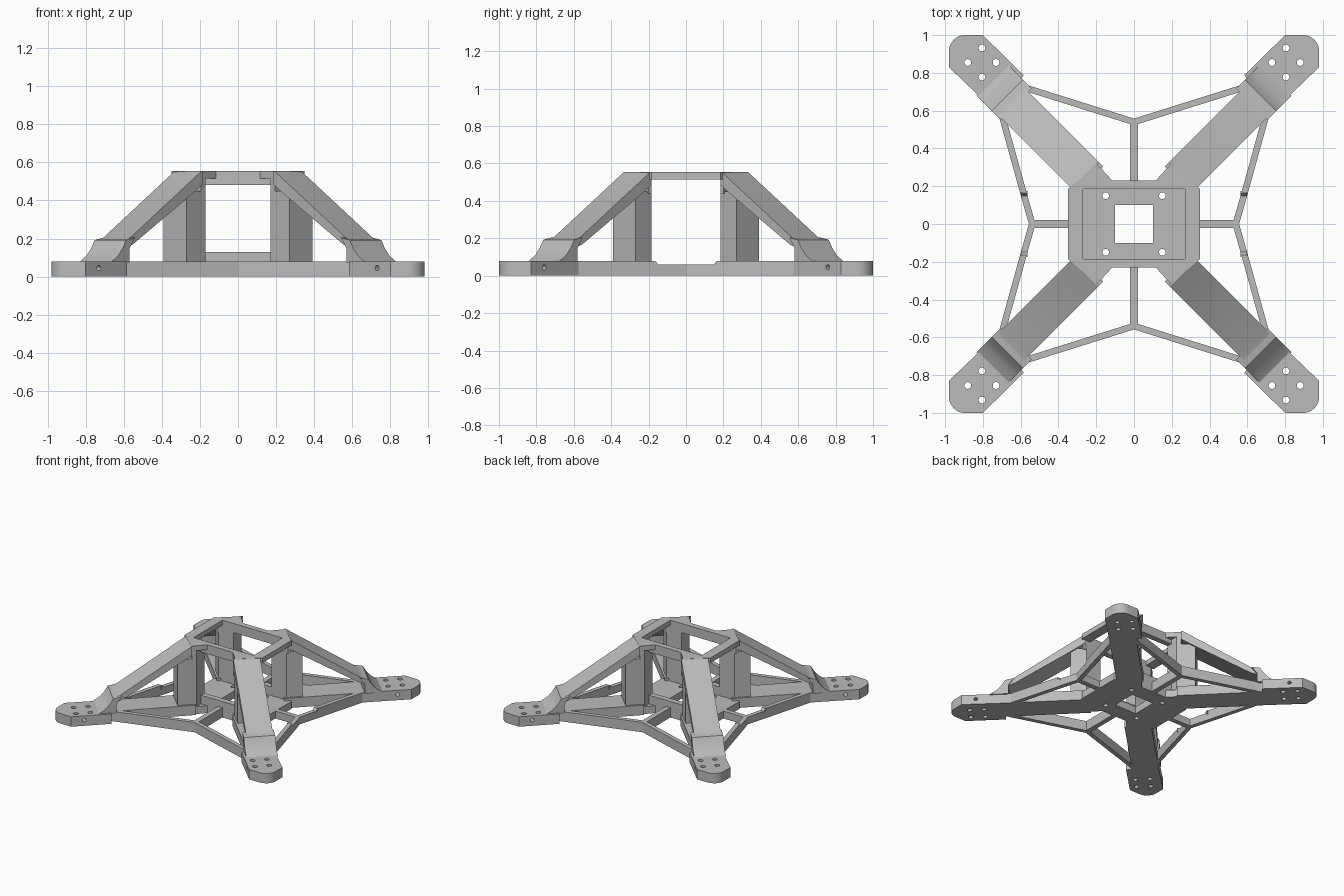
import bpy, bmesh, math
from mathutils import Matrix, Vector

if "Cube" in bpy.data.objects:
    bpy.data.objects.remove(bpy.data.objects["Cube"])

grey = bpy.data.materials.new("light_grey")
grey.diffuse_color = (0.5, 0.5, 0.5, 1)
grey.use_nodes = True
grey.node_tree.nodes["Principled BSDF"].inputs["Base Color"].default_value = grey.diffuse_color

R = math.sqrt(0.5)
# Arm frame: local x runs outward along the diagonal, local y across, z up
ARM = Matrix(((R, -R, 0, 0), (R, R, 0, 0), (0, 0, 1, 0), (0, 0, 0, 1)))
# Side profile frame: (distance, height, across) -> world
PROFILE = ARM @ Matrix(((1, 0, 0, 0), (0, 0, 1, 0), (0, 1, 0, 0), (0, 0, 0, 1)))


def add_prism(bm, pts, a, b, frame=Matrix()):
    """Extrude a closed outline from a to b inside a frame."""
    low = [bm.verts.new(frame @ Vector((x, y, a))) for x, y in pts]
    top = [bm.verts.new(frame @ Vector((x, y, b))) for x, y in pts]
    n = len(pts)
    bm.faces.new(low[::-1])
    bm.faces.new(top)
    for i in range(n):
        j = (i + 1) % n
        bm.faces.new((low[i], low[j], top[j], top[i]))


def circle(x, y, r, n=20):
    return [(x + r * math.cos(2 * math.pi * i / n),
             y + r * math.sin(2 * math.pi * i / n)) for i in range(n)]


def rect(x0, y0, x1, y1):
    return [(x0, y0), (x1, y0), (x1, y1), (x0, y1)]


def strip(p, q, w):
    """Outline of a straight bar of width w between two plan points."""
    p, q = Vector(p), Vector(q)
    d = (q - p).normalized() * (w / 2)
    s = Vector((-d.y, d.x))
    return [tuple(v) for v in (p + s, p - s, q - s, q + s)]


def make(name, solids):
    bm = bmesh.new()
    for solid in solids:
        add_prism(bm, *solid)
    bmesh.ops.recalc_face_normals(bm, faces=bm.faces)
    mesh = bpy.data.meshes.new(name)
    bm.to_mesh(mesh)
    bm.free()
    mesh.materials.append(grey)
    obj = bpy.data.objects.new(name, mesh)
    bpy.context.collection.objects.link(obj)
    return obj


def part(name, solids, cuts=(), mirror=(False, False)):
    """Build solids, drill the cuts, mirror, then bake and shade."""
    obj = make(name, solids)
    cutter = None
    if cuts:
        cutter = make(name + "_cutter", cuts)
        cutter.hide_render = True
        mod = obj.modifiers.new("cut", 'BOOLEAN')
        mod.operation, mod.solver, mod.object = 'DIFFERENCE', 'EXACT', cutter
    if any(mirror):
        mod = obj.modifiers.new("mirror", 'MIRROR')
        mod.use_axis = (mirror[0], mirror[1], False)
        mod.use_mirror_merge = False
    bpy.context.view_layer.update()
    deps = bpy.context.evaluated_depsgraph_get()
    mesh = bpy.data.meshes.new_from_object(obj.evaluated_get(deps))
    obj.modifiers.clear()
    obj.data = mesh
    if cutter:
        bpy.data.objects.remove(cutter)
    mesh.shade_smooth()
    mesh.set_sharp_from_angle(angle=math.radians(30))
    return obj


BOTH = (True, True)

# Eight-cornered body outline, shared by base and top ring
quarter = [(0.35, 0.185), (0.195, 0.317), (0.115, 0.23)]
body = (quarter + [(-x, y) for x, y in quarter[::-1]]
        + [(-x, -y) for x, y in quarter] + [(x, -y) for x, y in quarter[::-1]])

part("base_plate", [(body, 0, 0.06)],
     [(rect(-0.1, -0.1, 0.1, 0.1), -0.1, 0.2)]
     + [(circle(sx * 0.15, sy * 0.15, 0.018), -0.1, 0.2)
        for sx in (-1, 1) for sy in (-1, 1)])
part("top_ring", [(body, 0.515, 0.555)],
     [(rect(-0.27, -0.185, 0.27, 0.185), 0.4, 0.7)])

# Front and back frame: upper beam and low sill
part("window_beam", [(rect(-0.2, 0.185, 0.2, 0.23), 0.48, 0.55)],
     mirror=(False, True))
part("window_sill", [(rect(-0.18, 0.185, 0.18, 0.23), 0.03, 0.13)],
     mirror=(False, True))

# Upright corner posts
post = [(0.17, 0.185), (0.305, 0.185), (0.39, 0.27), (0.27, 0.39), (0.17, 0.29)]
part("corner_post", [(post, 0.02, 0.45)], mirror=BOTH)
part("post_head", [([(0.17, 0.185), (0.32, 0.185), (0.33, 0.2),
                     (0.195, 0.315), (0.17, 0.29)], 0.44, 0.53)], mirror=BOTH)

# Sloping upper arms, level lower arms and the flared collar at the foot
slope = [(0.36, 0.554), (0.37, 0.554), (0.90, 0.205), (0.95, 0.19), (1.0, 0.12),
         (1.05, 0.075), (0.93, 0.075), (0.93, 0.15), (0.88, 0.17),
         (0.48, 0.41), (0.36, 0.485)]
part("sloping_arm", [(slope, -0.1, 0.1, PROFILE)], mirror=BOTH)
part("lower_arm", [(rect(0.33, -0.1, 1.0, 0.1), 0, 0.08, ARM)], mirror=BOTH)
collar = [(0.89, 0.205), (0.955, 0.192), (0.98, 0.15), (1.015, 0.11),
          (1.07, 0.075), (0.93, 0.075), (0.93, 0.15)]
part("arm_collar", [(collar, -0.11, 0.125, PROFILE)], mirror=BOTH)

# Motor feet with rounded tip, four screw holes and one cross hole
tip = [(0.895 + 0.085 * math.cos(a), 0.915 + 0.085 * math.sin(a))
       for a in (math.radians(90 - 9 * i) for i in range(11))]
foot = [(0.584, 0.788), (0.80, 1.0)] + tip + [(0.98, 0.83), (0.74, 0.60)]
part("motor_foot", [(foot, 0, 0.08)],
     [(circle(0.805 + dx, 0.855 + dy, 0.018), -0.1, 0.2)
      for dx, dy in ((0.075, 0), (-0.075, 0), (0, 0.077), (0, -0.077))]
     + [(circle(1.175, 0.045, 0.014), -0.3, 0.3, PROFILE)], mirror=BOTH)

# Thin braces between neighbouring arms
part("front_back_brace", [(strip((0.62, 0.735), (-0.004, 0.539), 0.034), 0, 0.08)],
     mirror=BOTH)
part("front_back_strut", [(rect(-0.02, 0.2, 0.02, 0.545), 0, 0.08)],
     mirror=(False, True))
low = (0.587, 0.17)
part("side_brace", [(strip((0.72, 0.65), low, 0.034), 0, 0.08),
                    (strip(low, (0.538, -0.004), 0.034), 0, 0.06)], mirror=BOTH)
# Short ramps where the side braces step down
ramp = [(0.14, 0.05), (0.175, 0.05), (0.175, 0.08), (0.165, 0.08)]
part("side_brace_ramp", [(ramp, 0.565, 0.599,
                          Matrix(((0, 0, 1, 0), (1, 0, 0, 0), (0, 1, 0, 0), (0, 0, 0, 1))))],
     mirror=BOTH)
part("side_strut", [(rect(0.33, -0.02, 0.545, 0.02), 0, 0.06)], mirror=(True, False))
